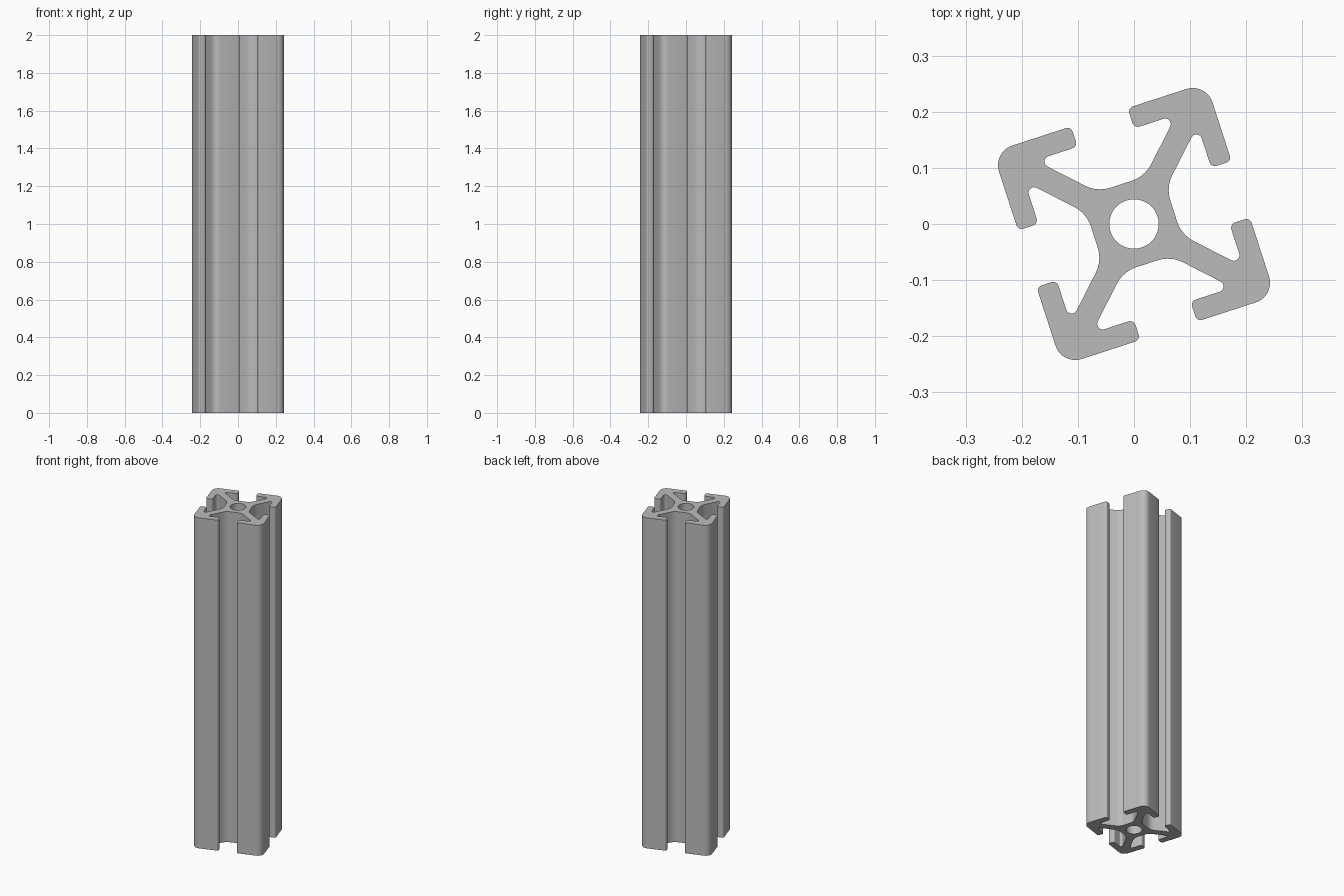
import bpy, bmesh, math
from mathutils import Vector, Matrix

if "Cube" in bpy.data.objects:
    bpy.data.objects.remove(bpy.data.objects["Cube"], do_unlink=True)

HALF, LIP, SLOT, CORE, WEB = 0.2, 0.162, 0.053, 0.0745, 0.03
BORE, LENGTH, TWIST = 0.044, 2.0, math.radians(18)


def fillet(prev, corner, nxt, radius, steps):
    """Arc points that round one corner of the outline."""
    a, b = (prev - corner).normalized(), (nxt - corner).normalized()
    half = a.angle(b) / 2
    centre = corner + (a + b).normalized() * (radius / math.sin(half))
    start = corner + a * (radius / math.tan(half)) - centre
    end = corner + b * (radius / math.tan(half)) - centre
    sweep = start.angle_signed(end)
    return [centre + Matrix.Rotation(-sweep * i / steps, 2) @ start
            for i in range(steps + 1)]


# One arm, symmetric about its diagonal: (x, y, radius, arc steps)
side = [(WEB and CORE - WEB, CORE, 0.06, 8),
        (LIP - WEB, LIP, 0.01, 8),
        (SLOT, LIP, 0.01, 5),
        (SLOT, HALF, 0.01, 5)]
arm = [(y, x, r, n) for x, y, r, n in side]
arm += [(HALF, HALF, 0.037, 10)] + side[::-1]

# Repeat the arm four times around the centre, then round every corner
corners = []
for k in range(4):
    turn = Matrix.Rotation(TWIST + k * math.pi / 2, 2)
    corners += [(turn @ Vector((x, y)), r, n) for x, y, r, n in arm]
outline = []
for i, (p, r, n) in enumerate(corners):
    outline += fillet(corners[i - 1][0], p, corners[(i + 1) % len(corners)][0], r, n)
bore = [Vector((math.cos(t), math.sin(t))) * BORE
        for t in (-math.tau * i / 48 for i in range(48))]

# Fill the end face between outline and bore, then extrude it upwards
bm = bmesh.new()
edges = []
for loop in (outline, bore):
    verts = [bm.verts.new((p.x, p.y, 0)) for p in loop]
    edges += [bm.edges.new((v, verts[(i + 1) % len(verts)]))
              for i, v in enumerate(verts)]
bmesh.ops.triangle_fill(bm, edges=edges, use_beauty=True)
top = bmesh.ops.extrude_face_region(bm, geom=bm.faces[:], use_keep_orig=True)["geom"]
bmesh.ops.translate(bm, vec=(0, 0, LENGTH),
                    verts=[g for g in top if isinstance(g, bmesh.types.BMVert)])
bmesh.ops.recalc_face_normals(bm, faces=bm.faces[:])
mesh = bpy.data.meshes.new("slotted_rail")
bm.to_mesh(mesh)
bm.free()
rail = bpy.data.objects.new("slotted_rail", mesh)
bpy.context.collection.objects.link(rail)

# Plain aluminium grey
grey = bpy.data.materials.new("aluminium_grey")
grey.use_nodes = True
colour = (0.5, 0.5, 0.5, 1)
grey.diffuse_color = colour
grey.node_tree.nodes["Principled BSDF"].inputs["Base Color"].default_value = colour
mesh.materials.append(grey)

# Smooth fillets, sharp ends
bpy.ops.object.select_all(action="DESELECT")
rail.select_set(True)
bpy.context.view_layer.objects.active = rail
bpy.ops.object.shade_smooth_by_angle(angle=math.radians(30))
